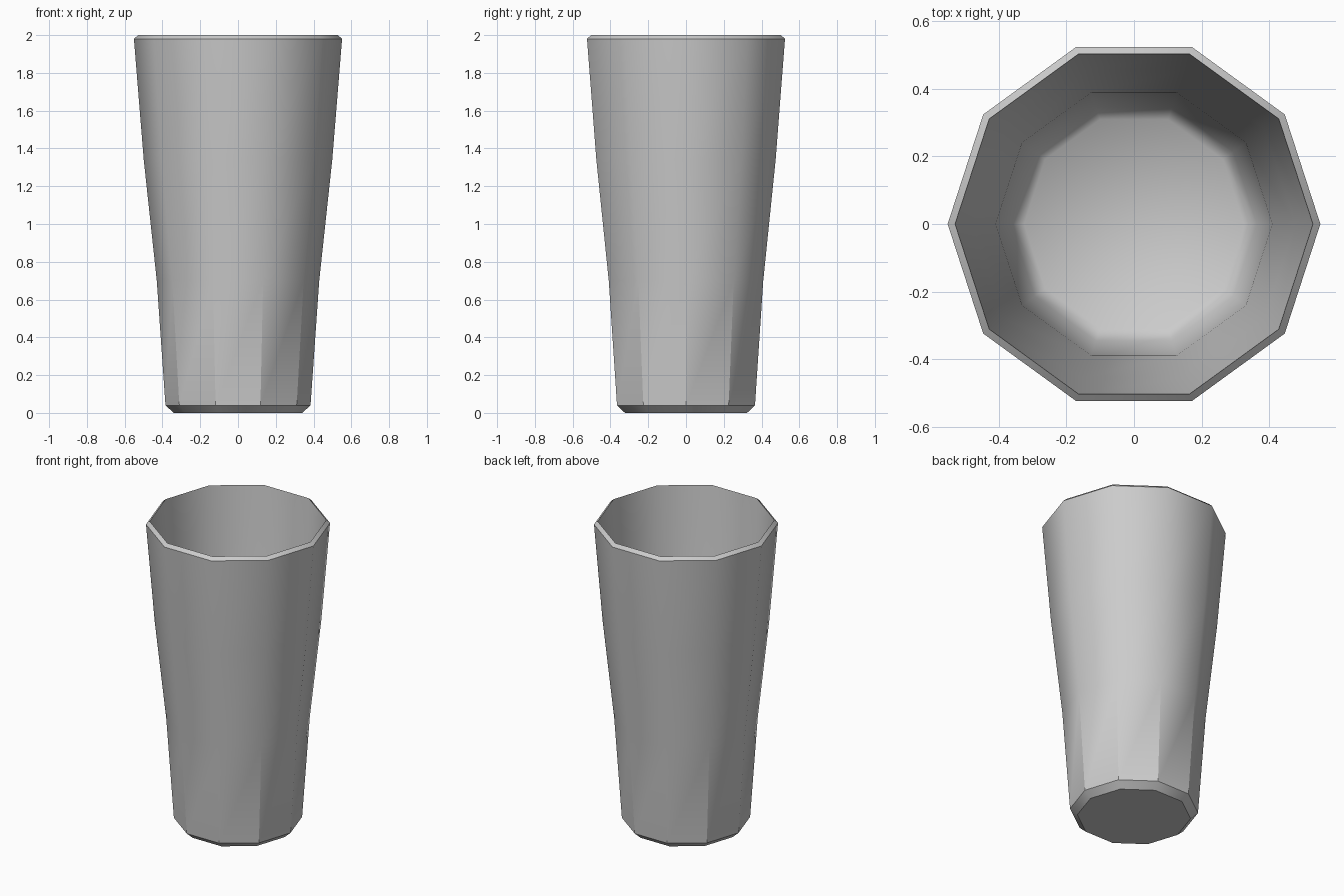
import bpy, bmesh
from math import cos, sin, pi

if "Cube" in bpy.data.objects:
    bpy.data.objects.remove(bpy.data.objects["Cube"])

SIDES = 10
# (radius, z): underside, outer wall up to the bevelled rim, inner wall down to the floor
PROFILE = [(0.34, 0.0), (0.384, 0.04), (0.43, 0.70), (0.499, 1.34), (0.551, 1.98),
           (0.529, 2.0), (0.477, 1.35), (0.409, 0.71), (0.363, 0.06), (0.325, 0.025)]

bm = bmesh.new()
rings = [[bm.verts.new((r * cos(2 * pi * i / SIDES), r * sin(2 * pi * i / SIDES), z))
          for i in range(SIDES)] for r, z in PROFILE]

# Walls
for a, b in zip(rings, rings[1:]):
    for i in range(SIDES):
        j = (i + 1) % SIDES
        bm.faces.new((a[i], a[j], b[j], b[i]))

# Underside and inner floor
bm.faces.new(rings[0][::-1])
bm.faces.new(rings[-1])
bmesh.ops.recalc_face_normals(bm, faces=bm.faces)

for f in bm.faces:
    f.smooth = True

# Crisp base and rim edges, plus facet creases low on the outer wall
for k in (0, 1, 4, 5):
    for i in range(SIDES):
        bm.edges.get((rings[k][i], rings[k][(i + 1) % SIDES])).smooth = False
for i in range(SIDES):
    bm.edges.get((rings[1][i], rings[2][i])).smooth = False

mesh = bpy.data.meshes.new("cup")
bm.to_mesh(mesh)
bm.free()
cup = bpy.data.objects.new("cup", mesh)
bpy.context.collection.objects.link(cup)
